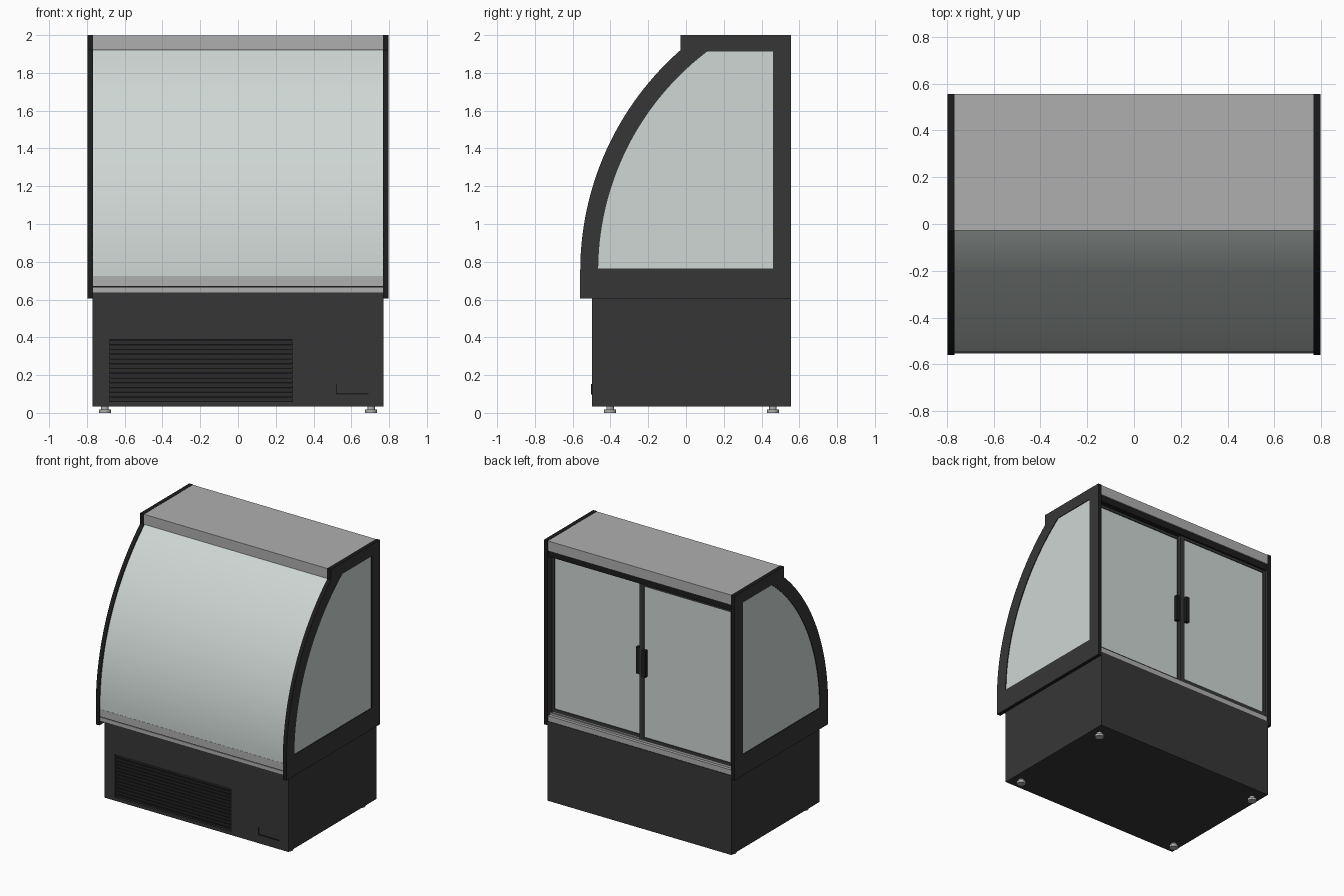
import bpy, bmesh, math
from mathutils import Matrix

if "Cube" in bpy.data.objects:
    bpy.data.objects.remove(bpy.data.objects["Cube"])


def material(name, r, g, b):
    m = bpy.data.materials.new(name)
    m.diffuse_color = (r, g, b, 1)
    m.use_nodes = True
    m.node_tree.nodes["Principled BSDF"].inputs["Base Color"].default_value = m.diffuse_color
    return m


DARK = material("charcoal", 0.037, 0.037, 0.037)
BLACK = material("black trim", 0.012, 0.012, 0.012)
GREY = material("grey metal", 0.43, 0.43, 0.43)
GLASS = material("pale glass", 0.62, 0.68, 0.66)


def finish(name, bm, *mats):
    bmesh.ops.recalc_face_normals(bm, faces=bm.faces)
    me = bpy.data.meshes.new(name)
    bm.to_mesh(me)
    bm.free()
    ob = bpy.data.objects.new(name, me)
    bpy.context.collection.objects.link(ob)
    for m in mats:
        me.materials.append(m)
    return ob


def box(name, x, y, z, mat, tilt=0):
    """Box from (min, max) ranges, optionally tilted about x."""
    bm = bmesh.new()
    c = [(a + b) / 2 for a, b in (x, y, z)]
    s = [b - a for a, b in (x, y, z)]
    bmesh.ops.create_cube(bm, size=1, matrix=Matrix.Translation(c)
                          @ Matrix.Rotation(tilt, 4, 'X') @ Matrix.Diagonal((*s, 1)))
    return finish(name, bm, mat)


def prism(name, profile, x0, x1, *mats):
    """Extrude a closed (y, z) profile along x."""
    bm = bmesh.new()
    f = bm.faces.new([bm.verts.new((x0, y, z)) for y, z in profile])
    r = bmesh.ops.extrude_face_region(bm, geom=[f])
    bmesh.ops.translate(bm, vec=(x1 - x0, 0, 0),
                        verts=[v for v in r['geom'] if isinstance(v, bmesh.types.BMVert)])
    return finish(name, bm, *mats)


def smooth(ob):
    bpy.ops.object.select_all(action='DESELECT')
    ob.select_set(True)
    bpy.context.view_layer.objects.active = ob
    bpy.ops.object.shade_smooth_by_angle(angle=math.radians(30))


def cut(ob, cutter):
    mod = ob.modifiers.new("opening", 'BOOLEAN')
    mod.object = cutter
    mod.operation = 'DIFFERENCE'
    mod.solver = 'EXACT'
    bpy.context.view_layer.objects.active = ob
    bpy.ops.object.modifier_apply(modifier=mod.name)
    bpy.data.objects.remove(cutter)


CY, CZ, R = 0.996, 0.75, 1.556      # centre and radius of the curved front


def arc(radius, z0, z1, n=28):
    a0, a1 = (math.asin((z - CZ) / radius) for z in (z0, z1))
    return [(CY - radius * math.cos(a0 + (a1 - a0) * i / n),
             CZ + radius * math.sin(a0 + (a1 - a0) * i / n)) for i in range(n + 1)]


# Plinth with a recessed ventilation grille
base = box("base_cabinet", (-0.77, 0.77), (-0.497, 0.557), (0.035, 0.635), DARK)
cut(base, box("grille_cutter", (-0.68, 0.288), (-0.6, -0.475), (0.06, 0.388), DARK))
box("grille_backing", (-0.68, 0.288), (-0.478, -0.474), (0.06, 0.388), BLACK)
for i in range(13):
    z = 0.073 + i * 0.0252
    box("grille_slat", (-0.68, 0.288), (-0.488, -0.484), (z - 0.011, z + 0.011), DARK, 0.35)

# Small L-shaped bracket on the plinth front
box("bracket_upright", (0.518, 0.525), (-0.503, -0.497), (0.098, 0.152), BLACK)
box("bracket_foot", (0.518, 0.69), (-0.503, -0.497), (0.098, 0.105), BLACK)

# Adjustable feet
for x in (-0.705, 0.705):
    for y in (-0.402, 0.46):
        bm = bmesh.new()
        for r, z0, z1 in ((0.032, 0.0, 0.018), (0.02, 0.018, 0.036)):
            bmesh.ops.create_cone(bm, cap_ends=True, segments=20, radius1=r, radius2=r,
                                  depth=z1 - z0, matrix=Matrix.Translation((x, y, (z0 + z1) / 2)))
        smooth(finish("foot", bm, GREY))

# Side frames with curved front edge, window opening and glass
outer = [(0.557, 0.605), (0.557, 2.0), (-0.03, 2.0)] + arc(R, CZ, 1.92)[::-1] + [(-0.56, 0.605)]
window = [(0.46, 0.765), (0.46, 1.913)] + arc(1.461, 0.765, 1.913)[::-1]
for s in (-1, 1):
    frame = prism("side_frame", outer, s * 0.767, s * 0.797, DARK, BLACK)
    cut(frame, prism("window_cutter", window, s * 0.7, s * 0.9, DARK))
    for p in frame.data.polygons:
        p.material_index = 1 if abs(p.normal.x) < 0.5 else 0
    smooth(frame)
    prism("side_glass", window, s * 0.775, s * 0.792, GLASS)

# Curved front glass
front = arc(R - 0.008, 0.725, 1.925) + arc(R - 0.02, 0.725, 1.925)[::-1]
smooth(prism("front_glass", front, -0.767, 0.767, GLASS))

# Metal sill below the front glass
box("front_sill", (-0.767, 0.767), (-0.553, -0.45), (0.671, 0.725), GREY)
box("front_sill_gap", (-0.767, 0.767), (-0.547, -0.45), (0.665, 0.671), BLACK)
box("front_sill_lip", (-0.767, 0.767), (-0.553, -0.45), (0.635, 0.665), GREY)

# Roof
box("roof", (-0.767, 0.767), (-0.028, 0.555), (1.922, 1.998), GREY)

# Rear door surround
box("rear_head_rail", (-0.767, 0.767), (0.48, 0.545), (1.875, 1.922), BLACK)
box("rear_sill", (-0.767, 0.767), (0.46, 0.553), (0.635, 0.675), GREY)
for y in (0.495, 0.525):
    box("door_track", (-0.767, 0.767), (y - 0.005, y + 0.005), (0.675, 0.69), GREY)

# Two sliding glass doors, one behind the other
for s, y in ((1, 0.495), (-1, 0.52)):
    def span(a, b):
        return tuple(sorted((s * a, s * b)))
    deep = (y - 0.012, y + 0.012)
    box("door_glass", span(-0.015, 0.76), (y - 0.004, y + 0.006), (0.70, 1.87), GLASS)
    box("door_inner_stile", span(-0.018, 0.022), deep, (0.69, 1.875), DARK)
    box("door_outer_stile", span(0.745, 0.767), deep, (0.69, 1.875), DARK)
    box("door_bottom_rail", span(-0.018, 0.767), deep, (0.69, 0.715), DARK)
    box("door_top_rail", span(-0.018, 0.767), deep, (1.855, 1.876), DARK)
    box("door_handle", span(0.018, 0.048), (y, y + 0.035), (1.18, 1.38), BLACK)
